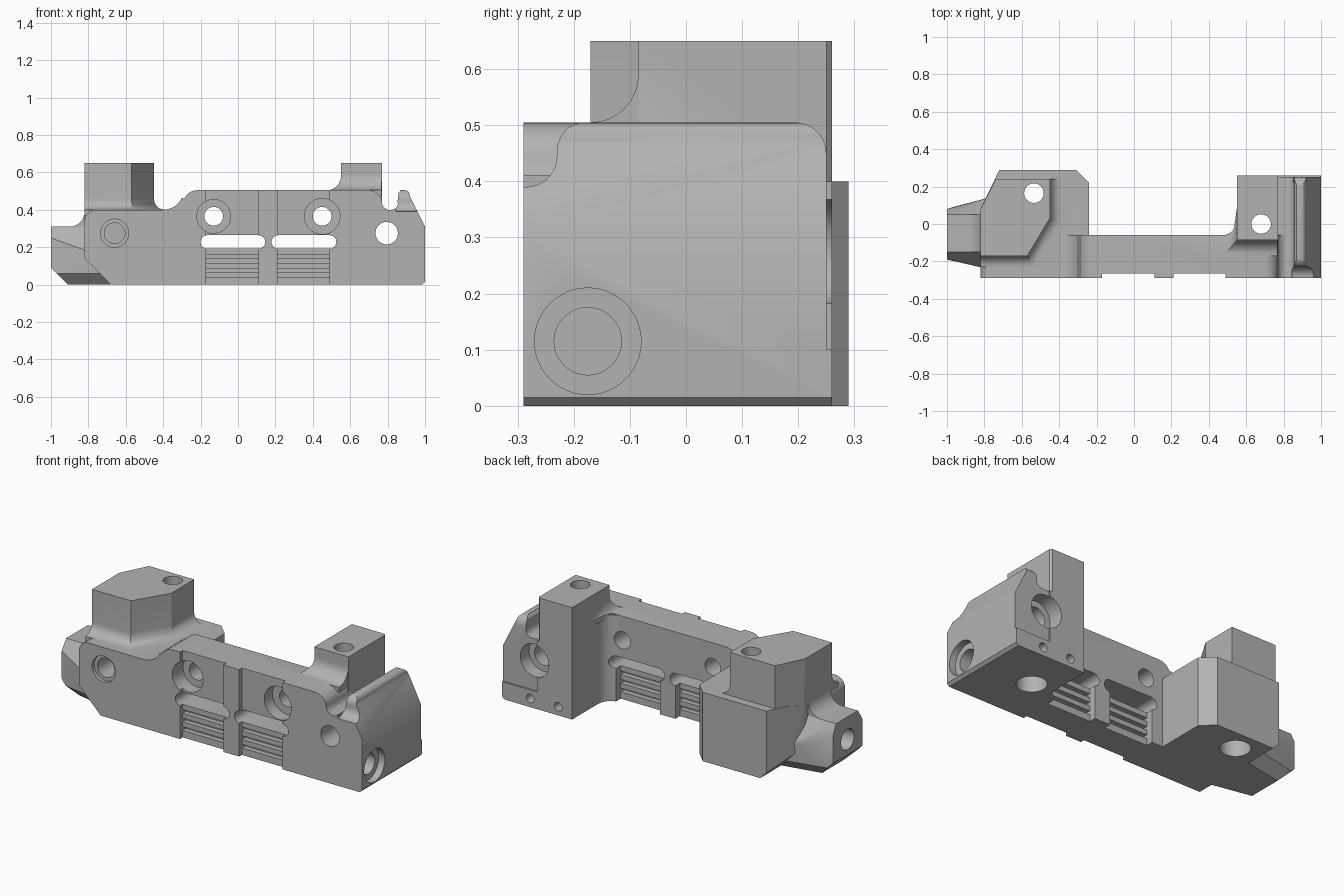
import bpy, bmesh
from math import sin, cos, pi, radians

cube = bpy.data.objects.get("Cube")
if cube:
    bpy.data.objects.remove(cube, do_unlink=True)

metal = bpy.data.materials.new("plain grey")
metal.use_nodes = True
GREY = (0.45, 0.45, 0.45, 1)
metal.diffuse_color = GREY
metal.node_tree.nodes["Principled BSDF"].inputs["Base Color"].default_value = GREY


def finish(name, bm):
    bmesh.ops.recalc_face_normals(bm, faces=bm.faces)
    mesh = bpy.data.meshes.new(name)
    bm.to_mesh(mesh)
    bm.free()
    mesh.materials.append(metal)
    obj = bpy.data.objects.new(name, mesh)
    bpy.context.collection.objects.link(obj)
    return obj


def loft(name, rings):
    """Skin a stack of equal-length rings and cap both ends."""
    bm = bmesh.new()
    rows = [[bm.verts.new(p) for p in ring] for ring in rings]
    n = len(rows[0])
    for low, high in zip(rows, rows[1:]):
        for i in range(n):
            j = (i + 1) % n
            bm.faces.new((low[i], low[j], high[j], high[i]))
    bm.faces.new(rows[0])
    bm.faces.new(rows[-1])
    return finish(name, bm)


def place(axis, p, t):
    return {"x": (t, p[0], p[1]), "y": (p[0], t, p[1]), "z": (p[0], p[1], t)}[axis]


def prism(name, pts, axis, a, b):
    return loft(name, [[place(axis, p, t) for p in pts] for t in (a, b)])


def arc(cx, cy, r, start, end, steps=8):
    angles = [radians(start + (end - start) * i / steps) for i in range(steps + 1)]
    return [(cx + r * cos(t), cy + r * sin(t)) for t in angles]


def rod(cx, cy, r, axis, a, b):
    return prism("hole_cutter", arc(cx, cy, r, 0, 352.5, 47), axis, a, b)


def box(x0, x1, y0, y1, z0, z1):
    return prism("box_cutter", [(x0, y0), (x1, y0), (x1, y1), (x0, y1)], "z", z0, z1)


def boolean(target, tool, mode="DIFFERENCE"):
    tool.hide_render = True
    mod = target.modifiers.new(mode.lower(), "BOOLEAN")
    mod.operation, mod.solver, mod.object = mode, "EXACT", tool
    bpy.context.view_layer.objects.active = target
    bpy.ops.object.modifier_apply(modifier=mod.name)
    bpy.data.objects.remove(tool, do_unlink=True)


def flared_tower(name, base, dirs, foot, z, r, top):
    """Upright tower with a concave fillet around its base."""
    def ring(offset, height):
        return [(x + dx * offset, y + dy * offset, height) for (x, y), (dx, dy) in zip(base, dirs)]
    rings = [ring(0, foot)] if foot < z - r else []
    rings = [ring(r, z - 0.03)]
    for i in range(9):
        t = i / 8 * pi / 2
        rings.append(ring(r * (1 - sin(t)), z + r * (1 - cos(t))))
    return loft(name, rings + [ring(0, top)])


# long front bar
shoulder = arc(-0.76, 0.34, 0.06, 90, 180)
bar = ([(-0.68, 0), (0.8, 0), (0.8, 0.4)] + arc(0.81, 0.44, 0.04, 250, 190, 4)
       + arc(0.70, 0.435, 0.07, 0, 90) + arc(-0.215, 0.425, 0.08, 90, 155)
       + arc(-0.40, 0.51, 0.11, 335, 270) + shoulder + [(-0.82, 0.14)])
body = prism("mount_body", bar, "y", -0.29, -0.06)

# left block behind the bar, with angled plan
plan = [(-0.9, -0.2), (-0.24, -0.2), (-0.24, 0.22), (-0.31, 0.29), (-0.72, 0.29),
        (-0.82, 0.08), (-0.9, 0.08)]
block = prism("left_block", plan, "z", -0.1, 0.6)
side = [(-0.68, 0), (-0.2, 0), (-0.2, 0.4)] + shoulder + [(-0.82, 0.14)]
boolean(block, prism("block_trim", side, "y", -0.5, 0.5), "INTERSECT")
boolean(body, block, "UNION")

# left tower
left_plan = [(-0.82, -0.17), (-0.57, -0.17), (-0.45, 0.03), (-0.45, 0.24), (-0.74, 0.24), (-0.82, 0.08)]
left_dirs = [(0, -1), (0.5, -1), (1, -0.3), (1, 0), (0, 0), (0, 0)]
boolean(body, prism("left_tower", left_plan, "z", 0.25, 0.65), "UNION")
boolean(body, flared_tower("left_tower_fillet", left_plan, left_dirs, 0.3, 0.4, 0.06, 0.64), "UNION")

# faceted ear on the left end
bm = bmesh.new()
for x, y0, y1, z in ((-1, -0.15, 0.05, 0.31), (-0.78, -0.15, 0.05, 0.31),
                     (-1, -0.19, 0.08, 0.25), (-0.78, -0.24, 0.14, 0.17),
                     (-1, -0.19, 0.08, 0.09), (-0.97, -0.197, 0.09, 0.06),
                     (-0.7, -0.25, 0.15, 0.06), (-0.91, -0.15, 0.05, 0), (-0.66, -0.2, 0.1, 0)):
    bm.verts.new((x, y0, z))
    bm.verts.new((x, y1, z))
hull = bmesh.ops.convex_hull(bm, input=bm.verts)
bmesh.ops.delete(bm, geom=[v for v in bm.verts if not v.link_faces], context="VERTS")
bmesh.ops.dissolve_limit(bm, angle_limit=0.01, verts=bm.verts, edges=bm.edges)
boolean(body, finish("left_ear", bm), "UNION")
ear_fillet = [(-0.8, 0.29)] + [(-0.9, 0.29)] + arc(-0.9, 0.39, 0.08, 270, 350) + [(-0.8, 0.36)]
boolean(body, prism("ear_fillet", ear_fillet, "y", -0.15, 0.05), "UNION")

# right end block with groove and lip
end = ([(0.7, 0), (0.985, 0), (1, 0.015), (1, 0.31), (0.92, 0.47)]
       + arc(0.89, 0.475, 0.03, 20, 90, 4) + [(0.87, 0.505), (0.858, 0.49), (0.853, 0.44)]
       + arc(0.82, 0.435, 0.035, 0, -90, 5) + [(0.7, 0.4)])
end_block = prism("right_end", end, "y", -0.29, 0.26)
front_trim = ([(-0.4, 0.39), (-0.285, 0.39)] + arc(-0.285, 0.445, 0.055, 270, 360)
              + arc(-0.18, 0.455, 0.05, 180, 90) + [(-0.18, 0.7), (-0.4, 0.7)])
boolean(end_block, prism("lip_front_cutter", front_trim, "x", 0.845, 1.2))
rear_trim = arc(0.195, 0.45, 0.055, 90, 0) + [(0.4, 0.45), (0.4, 0.7), (0.195, 0.7)]
boolean(end_block, prism("lip_rear_cutter", rear_trim, "x", 0.845, 1.2))
boolean(end_block, box(0.775, 1.2, 0.25, 0.4, 0.1, 0.7))
boolean(body, end_block, "UNION")

# right tower
tower = [(0.55, -0.085), (0.77, -0.085), (0.77, 0.25), (0.76, 0.26), (0.55, 0.26)]
boolean(body, prism("right_tower", tower, "z", 0, 0.65), "UNION")
flare_plan = [(0.552, -0.085), (0.768, -0.085), (0.768, 0.1), (0.552, 0.1), (0.552, -0.02)]
flare_dirs = [(-0.85, -1), (0, -1), (0, 0), (0, 0), (-0.2, 0)]
boolean(body, flared_tower("right_tower_fillet", flare_plan, flare_dirs, 0.4, 0.505, 0.085, 0.63), "UNION")
corner = [(0.57, -0.08)] + [(0.57, 0.02)] + arc(0.47, 0.02, 0.08, 0, -90) + [(0.47, -0.08)]
boolean(body, prism("inner_corner", corner, "z", 0, 0.5), "UNION")

# recessed panels, ribs and slots
for left in (-0.17, 0.21):
    right = left + 0.28
    boolean(body, box(left, right, -0.4, -0.265, -0.1, 0.7))
    boolean(body, box(left, right, -0.1, 0.1, -0.1, 0.2))
    for z in (0.04, 0.09, 0.14):
        boolean(body, box(left, right, -0.4, -0.235, z, z + 0.022))
        boolean(body, box(left, right, -0.13, 0, z, z + 0.022))
    slot = arc(left + 0.005, 0.228, 0.036, 90, 270) + arc(right, 0.228, 0.036, -90, 90)
    boolean(body, prism("slot_cutter", slot, "y", -0.4, 0.1))

# bolt holes along the front: x, z, radius, start, end
for x, z, r, a, b in ((-0.13, 0.365, 0.09, -0.4, -0.19), (-0.13, 0.365, 0.05, -0.4, 0.05),
                      (0.45, 0.365, 0.095, -0.4, -0.19), (0.45, 0.365, 0.05, -0.4, 0.05),
                      (-0.66, 0.275, 0.075, -0.4, -0.27), (-0.66, 0.275, 0.055, -0.4, -0.12),
                      (0.795, 0.275, 0.06, -0.4, 0.4), (0.795, 0.275, 0.095, 0.17, 0.4),
                      (0.64, 0.05, 0.025, 0.15, 0.4), (0.82, 0.05, 0.025, 0.15, 0.4)):
    boolean(body, rod(x, z, r, "y", a, b))

# upright tower holes with counterbores underneath
for x, y in ((-0.535, 0.165), (0.68, 0)):
    boolean(body, rod(x, y, 0.052, "z", -0.1, 0.8))
    boolean(body, rod(x, y, 0.08, "z", -0.1, 0.1))

# end holes
boolean(body, rod(-0.175, 0.115, 0.095, "x", 0.96, 1.2))
boolean(body, rod(-0.175, 0.115, 0.06, "x", 0.8, 1.2))
boolean(body, rod(-0.055, 0.18, 0.06, "x", -1.2, -0.8))

bpy.ops.object.select_all(action="DESELECT")
body.select_set(True)
bpy.context.view_layer.objects.active = body
bpy.ops.object.shade_smooth_by_angle(angle=radians(28))
